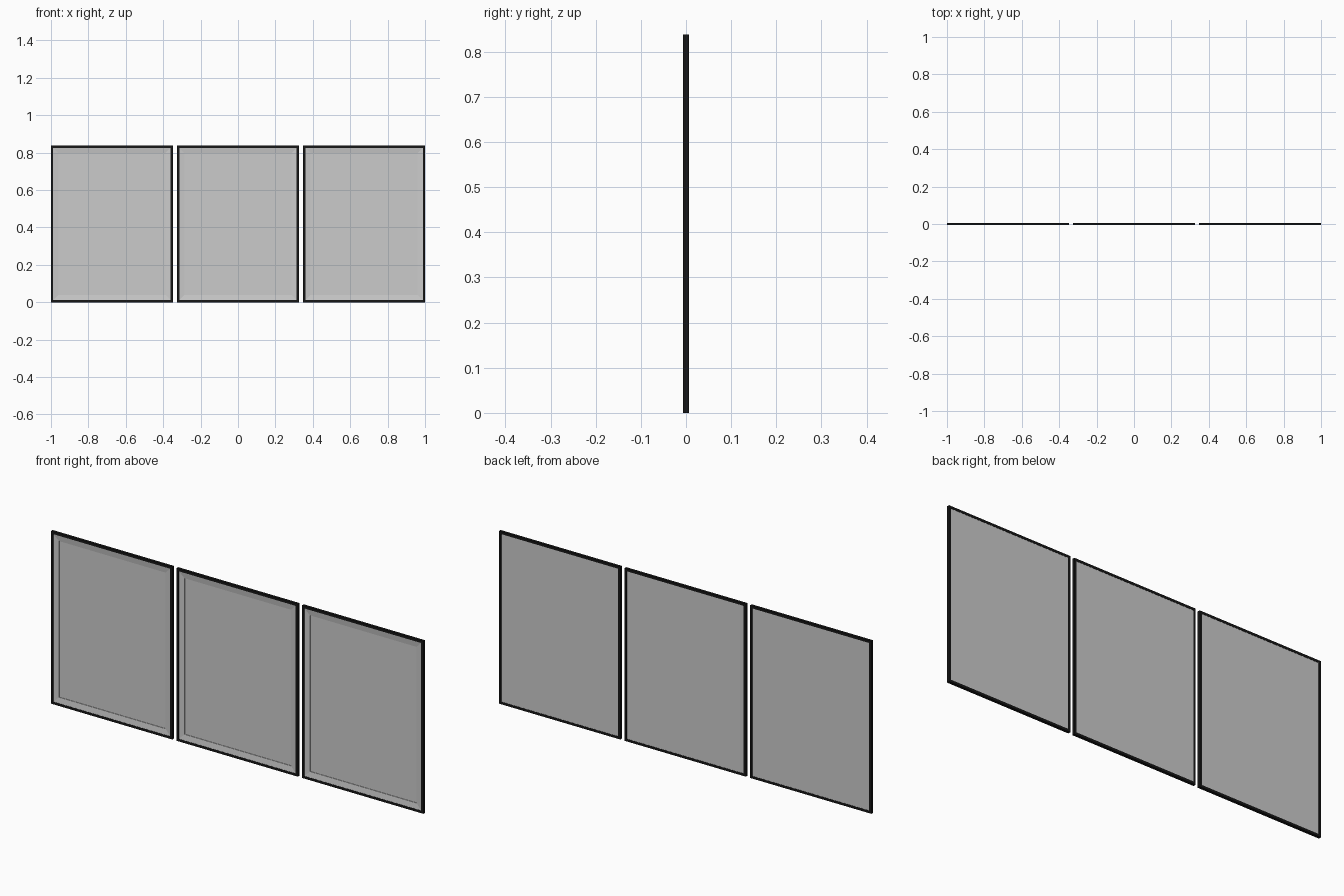
import bpy, bmesh

if "Cube" in bpy.data.objects:
    bpy.data.objects.remove(bpy.data.objects["Cube"])

W, H = 0.652, 0.838        # size of one framed panel
PITCH = 0.674              # spacing between panel centres
T = 0.0065                 # half thickness


def material(name, c):
    m = bpy.data.materials.new(name)
    m.diffuse_color = (c, c, c, 1)
    m.use_nodes = True
    m.node_tree.nodes["Principled BSDF"].inputs["Base Color"].default_value = m.diffuse_color
    return m


def rect_loft(name, cx, profile, mat=None, ring=True):
    """Loft rectangles given as (inset, y); ring closes the profile, else ends are capped."""
    bm = bmesh.new()
    loops = []
    for inset, y in profile:
        x, z0, z1 = W / 2 - inset, inset, H - inset
        loops.append([bm.verts.new(p) for p in
                      ((-x, y, z0), (x, y, z0), (x, y, z1), (-x, y, z1))])
    n = len(loops)
    for i in range(n if ring else n - 1):
        a, b = loops[i], loops[(i + 1) % n]
        for k in range(4):
            j = (k + 1) % 4
            bm.faces.new((a[k], a[j], b[j], b[k]))
    if not ring:
        bm.faces.new(loops[0])
        bm.faces.new(loops[-1])
    bmesh.ops.recalc_face_normals(bm, faces=bm.faces)
    me = bpy.data.meshes.new(name)
    bm.to_mesh(me)
    bm.free()
    ob = bpy.data.objects.new(name, me)
    ob.location.x = cx
    if mat:
        me.materials.append(mat)
    bpy.context.collection.objects.link(ob)
    return ob


black = material("black_frame", 0.008)
grey = material("picture_grey", 0.55)

for side, cx in (("left", -PITCH), ("middle", 0), ("right", PITCH)):
    # thin black outer frame
    rect_loft(f"{side}_frame", cx,
              [(0, -T), (0.012, -T), (0.012, T), (0, T)], black)
    # border sloping in towards the picture, with a small step
    rect_loft(f"{side}_sloped_border", cx,
              [(0.012, -0.0055), (0.040, -0.002), (0.040, 0.002), (0.012, 0.002)])
    # recessed picture and backing board
    rect_loft(f"{side}_picture", cx,
              [(0.011, 0.0005), (0.011, 0.0055)], grey, ring=False)
